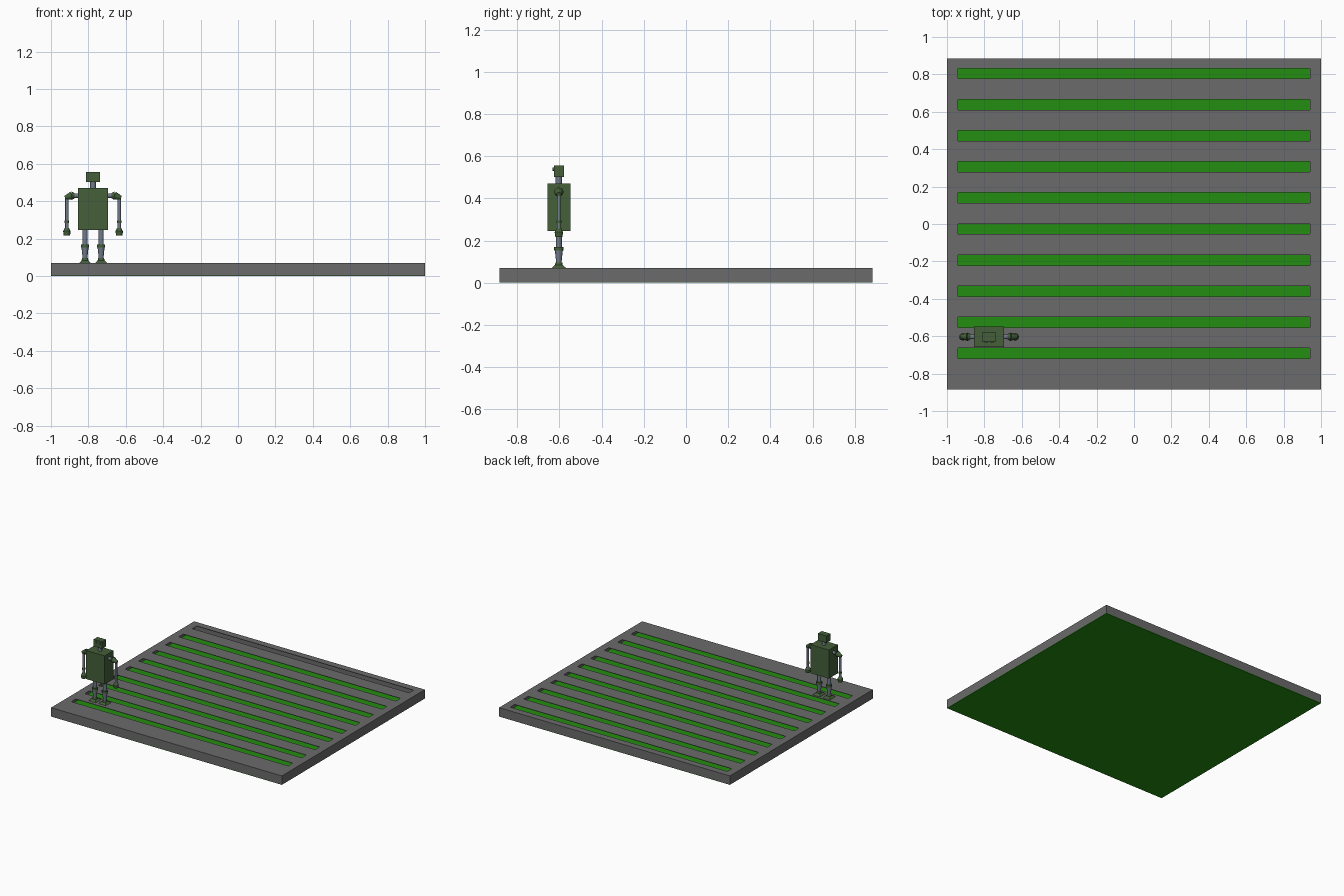
import bpy, math
from mathutils import Vector

if "Cube" in bpy.data.objects:
    bpy.data.objects.remove(bpy.data.objects["Cube"])


def material(name, rgb):
    m = bpy.data.materials.new(name)
    m.diffuse_color = (*rgb, 1)
    m.use_nodes = True
    m.node_tree.nodes["Principled BSDF"].inputs["Base Color"].default_value = m.diffuse_color
    return m


GREY = material("slab grey", (0.145, 0.145, 0.145))
GRASS = material("bright green", (0.017, 0.27, 0.005))
OLIVE = material("dark olive green", (0.058, 0.115, 0.042))
STEEL = material("blue steel", (0.17, 0.20, 0.26))


def box(name, lo, hi, mat):
    """Axis-aligned box between two corners."""
    lo, hi = Vector(lo), Vector(hi)
    bpy.ops.mesh.primitive_cube_add(size=1, location=(lo + hi) / 2)
    o = bpy.context.object
    o.name = name
    o.scale = hi - lo
    bpy.ops.object.transform_apply(location=False, rotation=False, scale=True)
    o.data.materials.append(mat)
    return o


def rod(name, a, b, r1, r2, mat, sides=12):
    """Round, possibly tapered rod from a to b."""
    a, b = Vector(a), Vector(b)
    bpy.ops.mesh.primitive_cone_add(vertices=sides, radius1=r1, radius2=r2,
                                    depth=(b - a).length, location=(a + b) / 2)
    o = bpy.context.object
    o.name = name
    o.rotation_euler = (b - a).to_track_quat('Z', 'Y').to_euler()
    o.data.materials.append(mat)
    if sides > 4:
        bpy.ops.object.shade_smooth_by_angle(angle=math.radians(40))
    return o


def taper(o, fx, fy):
    """Narrow the top face of a box."""
    for v in o.data.vertices:
        if v.co.z > 0:
            v.co.x *= fx
            v.co.y *= fy


# Hollow platform: green floor, grey rim, slatted thin top
Y, H, T = 0.885, 0.07, 0.004
box("floor_plate", (-1, -Y, 0), (1, Y, T), GRASS)
for s in (-1, 1):
    box("side_wall", (s * 1, -Y, 0.0005), (s * (1 - T), Y, H), GREY)
    box("end_wall", (-1, s * Y, 0.0005), (1, s * (Y - T), H), GREY)
    box("top_side_strip", (s * 0.94, -Y, H - T), (s * 1, Y, H), GREY)
edge = -Y
for i in range(10):
    slot = -0.692 + i * 0.1663
    box("top_slat", (-0.94, edge, H - T), (0.94, slot - 0.028, H), GREY)
    edge = slot + 0.028
box("top_slat", (-0.94, edge, H - T), (0.94, Y, H), GREY)

# Robot head, neck and torso
CX, CY = -0.775, -0.603
box("torso", (CX - 0.08, CY - 0.055, 0.246), (CX + 0.08, CY + 0.055, 0.47), OLIVE)
rod("neck", (CX, CY, 0.465), (CX, CY, 0.505), 0.015, 0.015, STEEL)
box("head", (CX - 0.037, CY - 0.024, 0.502), (CX + 0.037, CY + 0.024, 0.557), OLIVE)
for s in (-1, 1):
    x = CX + s * 0.016
    rod("eye", (x, CY - 0.02, 0.539), (x, CY - 0.031, 0.539), 0.008, 0.008, OLIVE)

# Arms and legs, mirrored about the body centre
for s in (-1, 1):
    def p(x, z, y=0):
        return (CX + s * x, CY + y, z)

    rod("shoulder_rod", p(0.075, 0.43), p(0.13, 0.43), 0.012, 0.012, STEEL)
    rod("shoulder_cap", p(0.098, 0.43), p(0.114, 0.43), 0.014, 0.022, OLIVE)
    rod("elbow_cap", p(0.114, 0.43), p(0.15, 0.418), 0.022, 0.011, OLIVE)
    rod("arm_rod", p(0.14, 0.425), p(0.14, 0.25), 0.009, 0.009, STEEL)
    rod("wrist_ring", p(0.14, 0.284), p(0.14, 0.296), 0.012, 0.012, OLIVE)
    rod("hand_top", p(0.14, 0.24), p(0.14, 0.258), 0.02, 0.011, OLIVE)
    rod("hand", p(0.14, 0.218), p(0.14, 0.24), 0.017, 0.02, OLIVE)

    lx = 0.043
    rod("upper_leg", p(lx, 0.25), p(lx, 0.16), 0.014, 0.014, STEEL)
    rod("knee_ring", p(lx, 0.153), p(lx, 0.17), 0.022, 0.022, OLIVE)
    rod("lower_leg", p(lx, 0.155), p(lx, 0.09), 0.019, 0.012, STEEL)
    rod("ankle_ring", p(lx, 0.08), p(lx, 0.096), 0.019, 0.016, OLIVE)
    foot = box("foot", (CX + s * lx - 0.032, CY - 0.034, H),
               (CX + s * lx + 0.032, CY + 0.034, 0.084), OLIVE)
    taper(foot, 0.55, 0.55)
